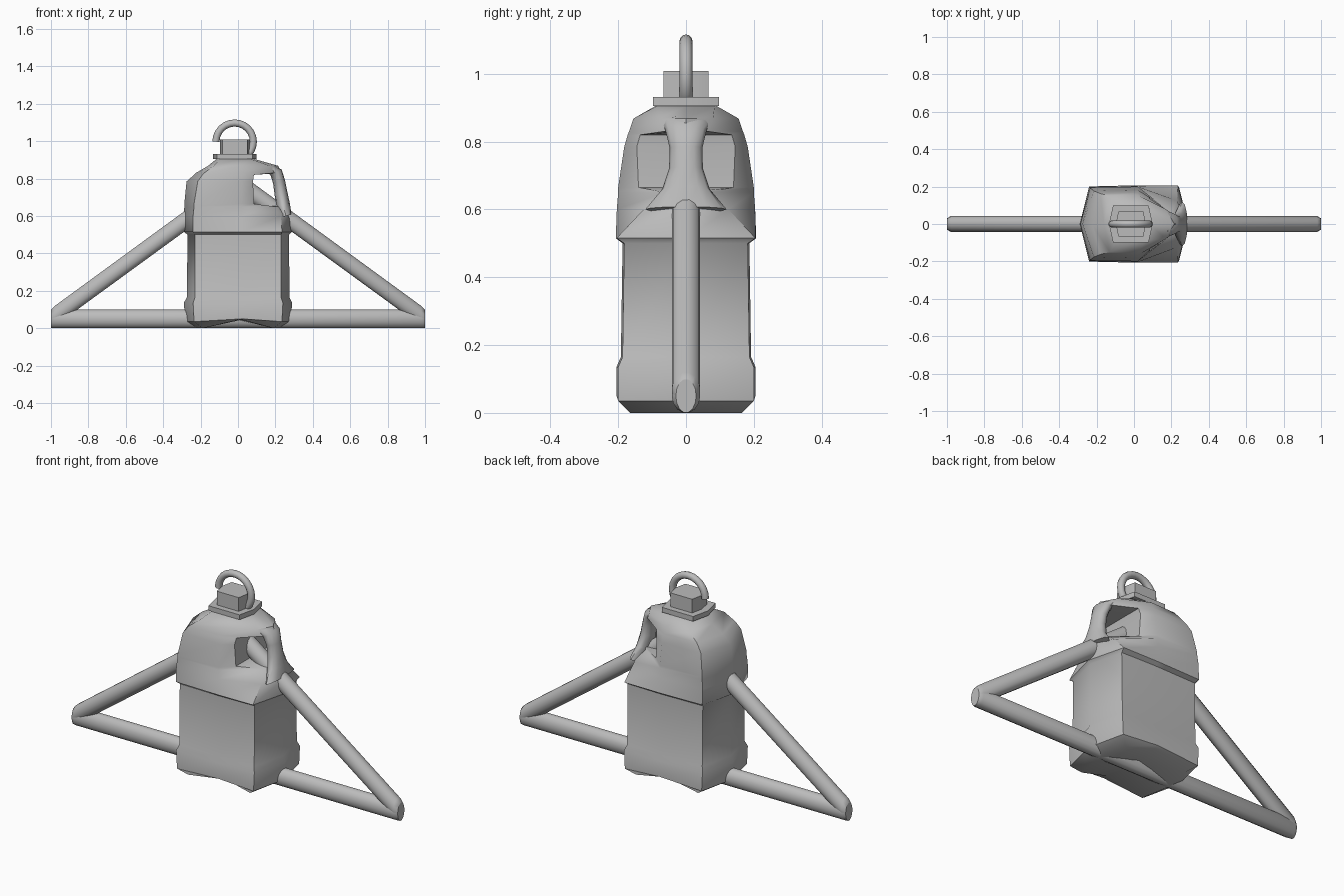
import bpy, bmesh, math
from mathutils import Vector

cube = bpy.data.objects.get("Cube")
if cube:
    bpy.data.objects.remove(cube)

grey = bpy.data.materials.new("plain grey")
grey.use_nodes = True
GREY = (0.5, 0.5, 0.5, 1)
grey.diffuse_color = GREY
grey.node_tree.nodes["Principled BSDF"].inputs["Base Color"].default_value = GREY


def loft(name, rings, angle=40, ends=(None, None)):
    """Skin a list of equal rings; each end is an n-gon, or a fan to a given point."""
    bm = bmesh.new()
    rows = [[bm.verts.new(p) for p in ring] for ring in rings]
    n = len(rows[0])
    for a, b in zip(rows, rows[1:]):
        for i in range(n):
            j = (i + 1) % n
            bm.faces.new((a[i], a[j], b[j], b[i]))
    for row, tip in zip((rows[0], rows[-1]), ends):
        if tip is None:
            bm.faces.new(row)
        else:
            centre = bm.verts.new(tip)
            for i in range(n):
                bm.faces.new((row[i], row[(i + 1) % n], centre))
    bmesh.ops.recalc_face_normals(bm, faces=bm.faces)
    mesh = bpy.data.meshes.new(name)
    bm.to_mesh(mesh)
    bm.free()
    obj = bpy.data.objects.new(name, mesh)
    bpy.context.collection.objects.link(obj)
    mesh.materials.append(grey)
    bpy.ops.object.select_all(action="DESELECT")
    obj.select_set(True)
    bpy.context.view_layer.objects.active = obj
    bpy.ops.object.shade_smooth_by_angle(angle=math.radians(angle))
    return obj


def circle(n):
    return [(math.cos(2 * math.pi * i / n), math.sin(2 * math.pi * i / n)) for i in range(n)]


def upright_ring(x, z, half_y, half_z):
    """Oval section standing across the x axis, kept above the floor."""
    return [(x, half_y * c, max(0, z + half_z * s)) for c, s in circle(14)]


def sweep(name, path, sizes):
    """Oval tube along a path in the xz plane; sizes are (half y, half thickness)."""
    rings = []
    for i, (x, z) in enumerate(path):
        a, b = path[max(i - 1, 0)], path[min(i + 1, len(path) - 1)]
        t = Vector((b[0] - a[0], b[1] - a[1])).normalized()
        hy, ht = sizes[i]
        rings.append([(x - t.y * ht * s, hy * c, z + t.x * ht * s) for c, s in circle(12)])
    return loft(name, rings, 60)


def body_ring(z, left, lcorner, y, right, rcorner, ry, notch=0):
    """Eight-point jug section with pointed ends and independent right corners."""
    half = [(rcorner, ry, z), (0.02, y, z + notch), (lcorner, y * 0.97, z)]
    back = [(px, -py, pz) for px, py, pz in reversed(half)]
    return [(right, 0, z)] + half + [(left, 0, z)] + back


# Jug: foot, waist, wide band, handle recess, shoulder and neck
body = [
    body_ring(0.0, -0.22, -0.19, 0.17, 0.22, 0.19, 0.165, 0.045),
    body_ring(0.035, -0.28, -0.235, 0.205, 0.28, 0.235, 0.20, 0.015),
    body_ring(0.135, -0.29, -0.24, 0.205, 0.29, 0.24, 0.20),
    body_ring(0.165, -0.273, -0.23, 0.192, 0.275, 0.23, 0.187),
    body_ring(0.50, -0.27, -0.23, 0.187, 0.273, 0.23, 0.182),
    body_ring(0.515, -0.29, -0.24, 0.207, 0.288, 0.235, 0.205),
    body_ring(0.60, -0.29, -0.24, 0.204, 0.287, 0.23, 0.125),
    body_ring(0.65, -0.287, -0.235, 0.20, 0.275, 0.20, 0.06),
    body_ring(0.665, -0.287, -0.235, 0.20, 0.085, 0.085, 0.14),
    body_ring(0.785, -0.275, -0.215, 0.182, 0.08, 0.08, 0.145),
    body_ring(0.82, -0.235, -0.19, 0.172, 0.085, 0.085, 0.135),
    body_ring(0.83, -0.225, -0.18, 0.168, 0.235, 0.19, 0.065),
    body_ring(0.868, -0.16, -0.13, 0.155, 0.215, 0.17, 0.08),
    body_ring(0.905, -0.115, -0.095, 0.09, 0.085, 0.065, 0.085),
]
loft("jug_body", body, 50, ((0, 0, 0.045), None))

# Handle strut bridging the recess
sweep("jug_handle",
      [(0.257, 0.60), (0.24, 0.66), (0.23, 0.72), (0.22, 0.78), (0.205, 0.83), (0.17, 0.86)],
      [(0.12, 0.03), (0.07, 0.038), (0.05, 0.035), (0.048, 0.033), (0.06, 0.034), (0.07, 0.02)])


# Pointed six-sided collar and cap
def six_sided(name, z0, z1, half_x, point, half_y):
    cx = -0.017
    outline = [(cx + point, 0), (cx + half_x, half_y), (cx - half_x, half_y),
               (cx - point, 0), (cx - half_x, -half_y), (cx + half_x, -half_y)]
    return loft(name, [[(x, y, z) for x, y in outline] for z in (z0, z1)], 30)


six_sided("neck_collar", 0.905, 0.932, 0.095, 0.117, 0.098)
six_sided("screw_cap", 0.93, 1.008, 0.067, 0.08, 0.066)

# Hanger bar with slightly drawn-in ends
loft("hanger_bar", [upright_ring(x, 0.05, w, 0.05)
                    for x, w in ((-1, 0.03), (-0.98, 0.042), (0.98, 0.042), (1, 0.03))], 50)

# Sloping hanger arms meeting inside the jug
for side, label in ((1, "left"), (-1, "right")):
    arm = [upright_ring(side, 0.05, 0.03, 0.05),
           upright_ring(side * 0.98, 0.065, 0.042, 0.055),
           upright_ring(0, 0.78, 0.042, 0.056)]
    loft("hanger_arm_" + label, arm, 50)

# Hook: most of a circle, tucking in under the cap on one side
hook = [(-0.018 + 0.1 * math.cos(math.radians(a)), 0.997 + 0.1 * math.sin(math.radians(a)))
        for a in range(-45, 181, 15)]
hook.insert(0, (0.0, 0.905))
sweep("hanger_hook", hook, [(0.019, 0.019)] * len(hook))
